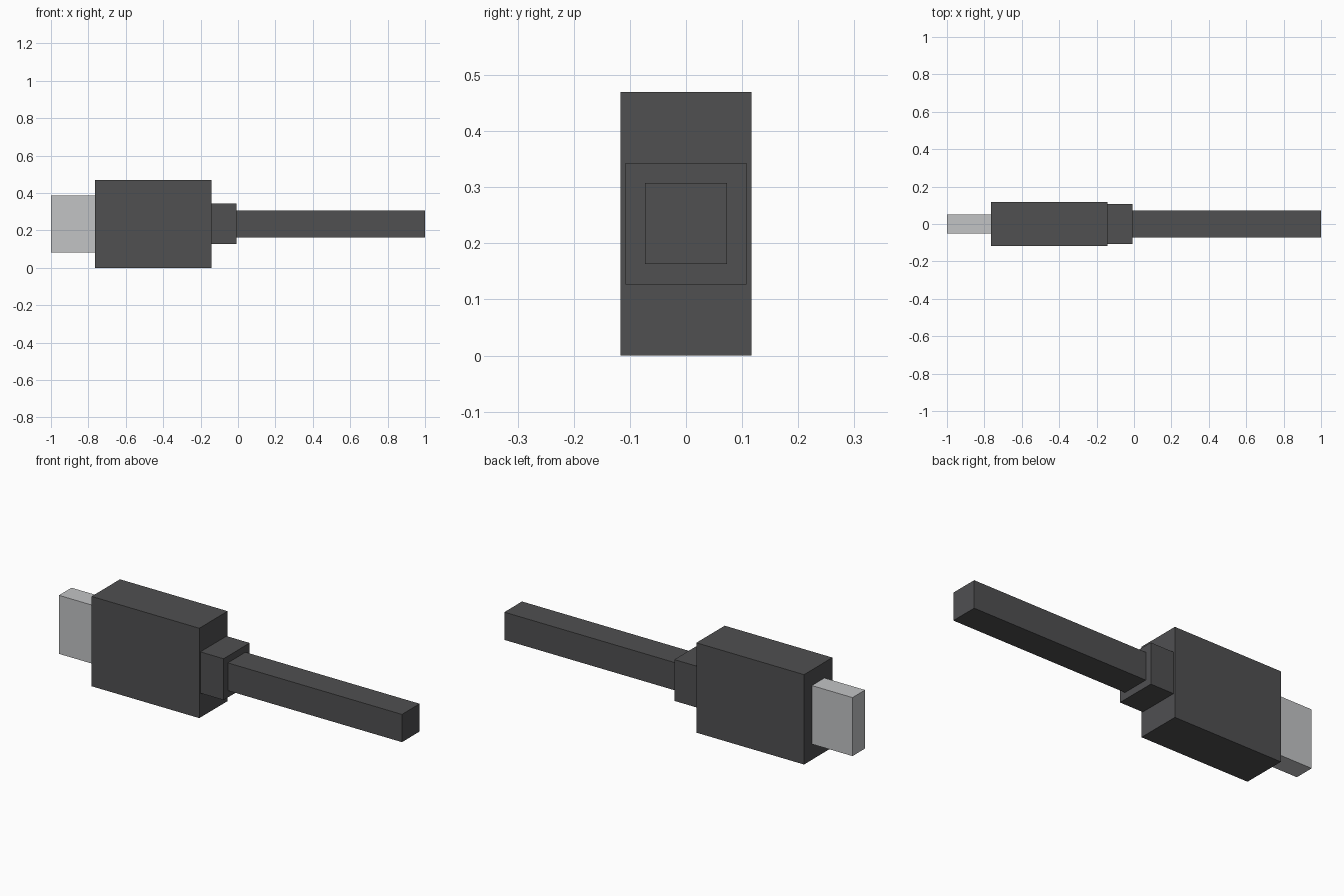
import bpy

if "Cube" in bpy.data.objects:
    bpy.data.objects.remove(bpy.data.objects["Cube"])


def material(name, color):
    m = bpy.data.materials.new(name)
    m.diffuse_color = (*color, 1)
    m.use_nodes = True
    m.node_tree.nodes["Principled BSDF"].inputs["Base Color"].default_value = m.diffuse_color
    return m


def box(name, x, y, z, mat):
    """Box spanning the (min, max) ranges x, y and z."""
    bpy.ops.mesh.primitive_cube_add(size=1, location=[sum(r) / 2 for r in (x, y, z)])
    ob = bpy.context.object
    ob.name = name
    ob.scale = [r[1] - r[0] for r in (x, y, z)]
    bpy.ops.object.transform_apply(location=False, rotation=False, scale=True)
    ob.data.materials.append(mat)
    return ob


dark = material("dark grey plastic", (0.08, 0.08, 0.083))
metal = material("light grey metal", (0.54, 0.55, 0.56))

# Metal plug tip
box("plug_tip", (-1.0, -0.765), (-0.052, 0.052), (0.082, 0.388), metal)
# Plastic housing
box("plug_housing", (-0.765, -0.142), (-0.117, 0.117), (0.0, 0.47), dark)
# Strain relief collar
box("strain_relief", (-0.142, -0.008), (-0.108, 0.108), (0.127, 0.343), dark)
# Cable
box("cable", (-0.008, 1.0), (-0.073, 0.073), (0.163, 0.308), dark)
